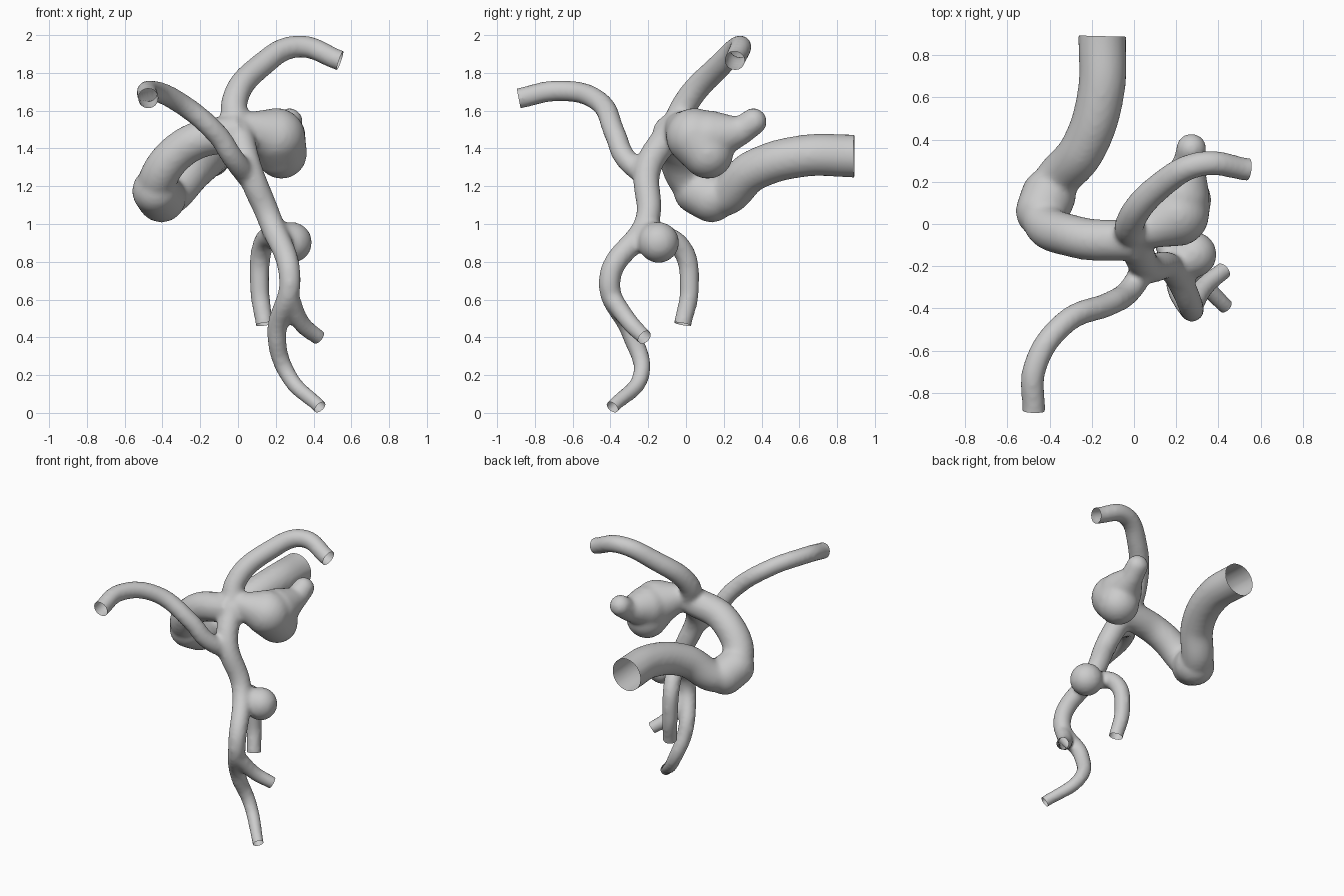
import bpy, bmesh
from mathutils import Vector, Matrix

if "Cube" in bpy.data.objects:
    bpy.data.objects.remove(bpy.data.objects["Cube"])

EXT = 0.07   # extra length past each open end, trimmed later

# Each vessel tapers evenly: (start radius, end radius, path from the junction outwards)
inlet = (.095, .112, [(.02, -.08, 1.49), (-.28, -.06, 1.41), (-.435, .04, 1.2), (-.39, .17, 1.14),
                      (-.24, .36, 1.285), (-.157, .62, 1.36), (-.15, .89, 1.36)])
upper_right = (.073, .052, [(0, -.06, 1.5), (-.02, 0, 1.64), (.13, .185, 1.845),
                            (.32, .285, 1.94), (.54, .258, 1.865)])
stem = (.076, .036, [(0, -.07, 1.5), (.055, -.2, 1.3), (.17, -.205, 1.02), (.275, -.405, .7),
                     (.205, -.29, .42), (.26, -.235, .21), (.434, -.39, .03)])
fork = (.05, .04, [(.27, -.40, .62), (.34, -.29, .47), (.425, -.22, .4)])
rear = (.058, .045, [(.2, -.21, .96), (.13, -.03, .88), (.115, .018, .66), (.14, -.018, .47)])
upper_left = (.056, .053, [(.05, -.21, 1.25), (-.03, -.325, 1.355), (-.11, -.375, 1.475),
                           (-.33, -.47, 1.655), (-.47, -.68, 1.705), (-.475, -.885, 1.665)])
vessels = [inlet, upper_right, stem, fork, rear, upper_left]

# Chains of round swellings (x, y, z, radius), filled in between
large_bulge = [(.07, -.03, 1.51, .085), (.205, .045, 1.463, .152), (.23, .115, 1.375, .137)]
rear_lobe = [(.22, .125, 1.462, .14), (.26, .285, 1.488, .075), (.272, .357, 1.542, .073)]
small_bulge = [(.235, -.18, .93, .08), (.283, -.145, .902, .11)]
inlet_bend = [(-.435, .06, 1.175, .127), (-.405, .135, 1.138, .131)]
bulges = [large_bulge, rear_lobe, small_bulge, inlet_bend]


def evaluated_mesh(ob):
    bpy.context.view_layer.update()
    dg = bpy.context.evaluated_depsgraph_get()
    return bpy.data.meshes.new_from_object(ob.evaluated_get(dg))


# Sweep all vessels as splines of one round-bevelled curve
curve = bpy.data.curves.new("vessel_paths", 'CURVE')
curve.dimensions = '3D'
curve.bevel_depth = 1.0
curve.bevel_resolution = 6
curve.use_fill_caps = True
curve.resolution_u = 14
ends = []
for r0, r1, path in vessels:
    pts = [Vector(p) for p in path]
    n = (pts[-1] - pts[-2]).normalized()
    ends.append((pts[-1], n, r1))
    last = len(pts) - 1
    pts.append(pts[-1] + n * EXT)
    s = curve.splines.new('BEZIER')
    s.bezier_points.add(last + 1)
    for i, (bp, p) in enumerate(zip(s.bezier_points, pts)):
        bp.co = p
        bp.radius = r0 + (r1 - r0) * min(i / last, 1) + .003
        bp.handle_left_type = bp.handle_right_type = 'AUTO'
paths = bpy.data.objects.new("vessel_paths", curve)
bpy.context.collection.objects.link(paths)
mesh = evaluated_mesh(paths)
bpy.data.objects.remove(paths)

# Add the bulges
bm = bmesh.new()
bm.from_mesh(mesh)
bmesh.ops.remove_doubles(bm, verts=bm.verts, dist=1e-5)
for chain in bulges:
    for a, b in zip(chain, chain[1:]):
        for k in range(5):
            x, y, z, r = Vector(a).lerp(Vector(b), k / 4)
            bmesh.ops.create_icosphere(bm, subdivisions=3, radius=r,
                                       matrix=Matrix.Translation((x, y, z)))
bmesh.ops.recalc_face_normals(bm, faces=bm.faces)
bm.to_mesh(mesh)
bm.free()

# Fuse everything into one smooth skin
tree = bpy.data.objects.new("vessel_tree", mesh)
bpy.context.collection.objects.link(tree)
fuse = tree.modifiers.new("fuse", 'REMESH')
fuse.mode = 'VOXEL'
fuse.voxel_size = 0.014
soften = tree.modifiers.new("soften", 'SMOOTH')
soften.factor = 0.5
soften.iterations = 12
skin = evaluated_mesh(tree)
tree.modifiers.clear()

# Trim each vessel end to an open, flat rim
bm = bmesh.new()
bm.from_mesh(skin)
for co, n, r in ends:
    reach = 1.6 * r + EXT
    near = [f for f in bm.faces if (f.calc_center_median() - co).length < reach]
    geom = near + list({e for f in near for e in f.edges}) + list({v for f in near for v in f.verts})
    bmesh.ops.bisect_plane(bm, geom=geom, dist=1e-5, plane_co=co, plane_no=n)
    gone = [f for f in bm.faces if (f.calc_center_median() - co).length < reach * 1.2
            and (f.calc_center_median() - co).dot(n) > 0]
    bmesh.ops.delete(bm, geom=gone, context='FACES')
for f in bm.faces:
    f.smooth = True
bm.to_mesh(skin)
bm.free()
tree.data = skin
